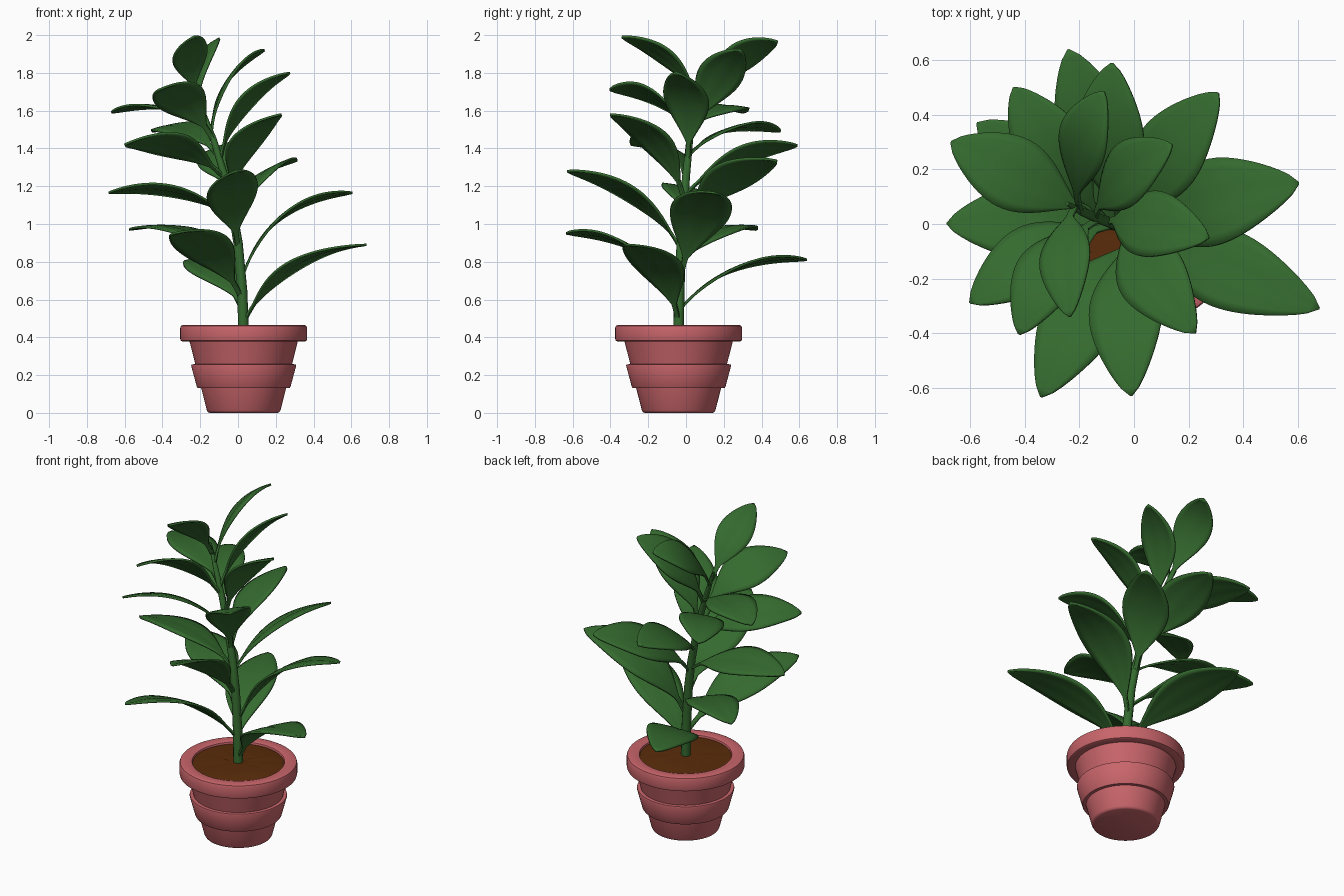
import bpy, bmesh, math, random
from mathutils import Vector

if "Cube" in bpy.data.objects:
    bpy.data.objects.remove(bpy.data.objects["Cube"])

random.seed(4)


def material(name, colour):
    m = bpy.data.materials.new(name)
    m.diffuse_color = (*colour, 1)
    m.use_nodes = True
    m.node_tree.nodes["Principled BSDF"].inputs["Base Color"].default_value = m.diffuse_color
    return m


TERRACOTTA = material("terracotta", (0.58, 0.13, 0.145))
SOIL = material("soil brown", (0.10, 0.025, 0.003))
LEAF = material("leaf green", (0.035, 0.145, 0.028))


def make(name, bm, mat, angle=40):
    bmesh.ops.recalc_face_normals(bm, faces=bm.faces)
    me = bpy.data.meshes.new(name)
    bm.to_mesh(me)
    bm.free()
    me.materials.append(mat)
    ob = bpy.data.objects.new(name, me)
    bpy.context.collection.objects.link(ob)
    bpy.ops.object.select_all(action='DESELECT')
    ob.select_set(True)
    bpy.context.view_layer.objects.active = ob
    bpy.ops.object.shade_smooth_by_angle(angle=math.radians(angle))
    return ob


def skin(bm, rings, closed=True):
    """Bridge equal-length rings of vertices with quads."""
    for a, b in zip(rings, rings[1:]):
        n = len(a)
        for i in range(n if closed else n - 1):
            j = (i + 1) % n
            bm.faces.new((a[i], a[j], b[j], b[i]))


def lathe(name, profile, mat, centre, n=64):
    bm = bmesh.new()
    rings = []
    for r, z in profile:
        rings.append([bm.verts.new((centre[0] + r * math.cos(2 * math.pi * i / n),
                                    centre[1] + r * math.sin(2 * math.pi * i / n), z))
                      for i in range(n)])
    skin(bm, rings)
    bm.faces.new(rings[0])
    bm.faces.new(rings[-1])
    return make(name, bm, mat)


# Stepped pot with a thick rim
POT = (0.03, -0.039)
lathe("pot", [(0.180, 0), (0.189, 0.004), (0.195, 0.014), (0.225, 0.132),
              (0.244, 0.132), (0.248, 0.138), (0.278, 0.250), (0.276, 0.257),
              (0.256, 0.258), (0.287, 0.38), (0.325, 0.378), (0.333, 0.382),
              (0.336, 0.392), (0.336, 0.450), (0.332, 0.461), (0.322, 0.465),
              (0.275, 0.465), (0.264, 0.461), (0.261, 0.452), (0.260, 0.40)],
      TERRACOTTA, POT, n=72)

# Slightly uneven soil
soil = lathe("soil", [(0.262, 0.43), (0.262, 0.450), (0.2, 0.456), (0.13, 0.459),
                      (0.06, 0.460)], SOIL, POT, 40)
for v in soil.data.vertices:
    if 0.453 < v.co.z:
        v.co.z += random.uniform(-0.002, 0.003) + 0.03 * (v.co.x - POT[0])

# Stem leaning to the left: (x, y, z, radius)
STEM = [(0.03, -0.04, 0.42, 0.028), (0.022, -0.035, 0.65, 0.027),
        (0.0, -0.025, 0.90, 0.025), (-0.03, -0.012, 1.08, 0.023),
        (-0.07, 0.0, 1.25, 0.021), (-0.13, 0.02, 1.45, 0.018),
        (-0.19, 0.045, 1.60, 0.015), (-0.245, 0.075, 1.72, 0.007)]


def stem_at(z):
    for a, b in zip(STEM, STEM[1:]):
        if z <= b[2]:
            t = (z - a[2]) / (b[2] - a[2])
            return Vector([p + (q - p) * t for p, q in zip(a[:3], b[:3])])
    return Vector(STEM[-1][:3])


bm = bmesh.new()
rings = [[bm.verts.new((x + r * math.cos(math.pi * i / 6), y + r * math.sin(math.pi * i / 6), z))
          for i in range(12)] for x, y, z, r in STEM]
skin(bm, rings)
bm.faces.new(rings[0])
bm.faces.new(rings[-1])
make("stem", bm, LEAF, 60)


def leaf(name, base_z, tip, width, lift):
    """Arched leaf on a short stalk; lift is the bend height relative to the tip."""
    a, c = stem_at(base_z), Vector(tip)
    # Leaves roll with the lean of the plant, more towards the top
    k = (base_z - 0.47) / 1.17
    up = Vector((-0.20 - 0.25 * k, 0.10 + 0.22 * k, 1)).normalized()
    b = a.lerp(c, 0.36)
    rise = c.z + lift + 0.025 - b.z
    b += Vector((up.x, up.y, 1)) * rise
    bm = bmesh.new()
    rows, across = 28, 8
    rings = []
    for i in range(rows + 1):
        t = i / rows
        p = a * (1 - t) ** 2 + b * 2 * t * (1 - t) + c * t * t
        tangent = ((b - a) * (1 - t) + (c - b) * t).normalized()
        side = up.cross(tangent).normalized()
        normal = tangent.cross(side)
        v = max(0.0, (t - 0.09) / 0.91)
        blade = math.sin(math.pi * v ** 1.1) ** (1.2 - 0.5 * v) if 0 < v < 1 else 0
        half = max(width / 2 * blade, 0.013 if t < 0.5 else 0.003)
        row = []
        for j in range(across + 1):
            s = 2 * j / across - 1
            drop = 0.006 * s * s * blade                      # edges curl down
            drop += 0.004 * blade if j == across // 2 else 0  # midrib groove
            row.append(bm.verts.new(p + side * half * s - normal * drop))
        rings.append(row)
    skin(bm, rings, closed=False)
    ob = make(name, bm, LEAF, 60)
    mod = ob.modifiers.new("thickness", 'SOLIDIFY')
    mod.thickness = 0.012
    mod.offset = 0


# Leaves from the bottom up: stem height, tip, width, lift
LEAVES = [
    (0.47, (0.68, -0.31, 0.89), 0.29, -0.04),
    (0.54, (-0.24, 0.64, 0.81), 0.29, 0.03),
    (0.60, (-0.34, -0.635, 0.95), 0.29, 0.00),
    (0.70, (0.605, 0.15, 1.165), 0.32, -0.03),
    (0.78, (-0.575, 0.37, 0.97), 0.28, 0.06),
    (0.86, (-0.01, -0.63, 1.28), 0.28, -0.08),
    (1.00, (0.31, 0.48, 1.335), 0.28, -0.05),
    (1.02, (-0.685, 0.0, 1.165), 0.28, 0.07),
    (1.12, (0.225, -0.40, 1.58), 0.26, -0.09),
    (1.15, (-0.08, 0.59, 1.415), 0.27, -0.01),
    (1.24, (-0.60, -0.29, 1.42), 0.27, 0.06),
    (1.33, (0.275, -0.05, 1.80), 0.25, -0.12),
    (1.36, (-0.44, 0.50, 1.49), 0.26, 0.08),
    (1.44, (-0.42, -0.405, 1.71), 0.26, 0.01),
    (1.48, (0.14, 0.29, 1.92), 0.24, -0.12),
    (1.50, (-0.67, 0.30, 1.59), 0.27, 0.08),
    (1.62, (-0.11, 0.485, 1.965), 0.22, -0.04),
    (1.66, (-0.235, -0.34, 1.99), 0.20, -0.085),
]
for k, spec in enumerate(LEAVES):
    leaf("leaf_%02d" % (k + 1), *spec)
